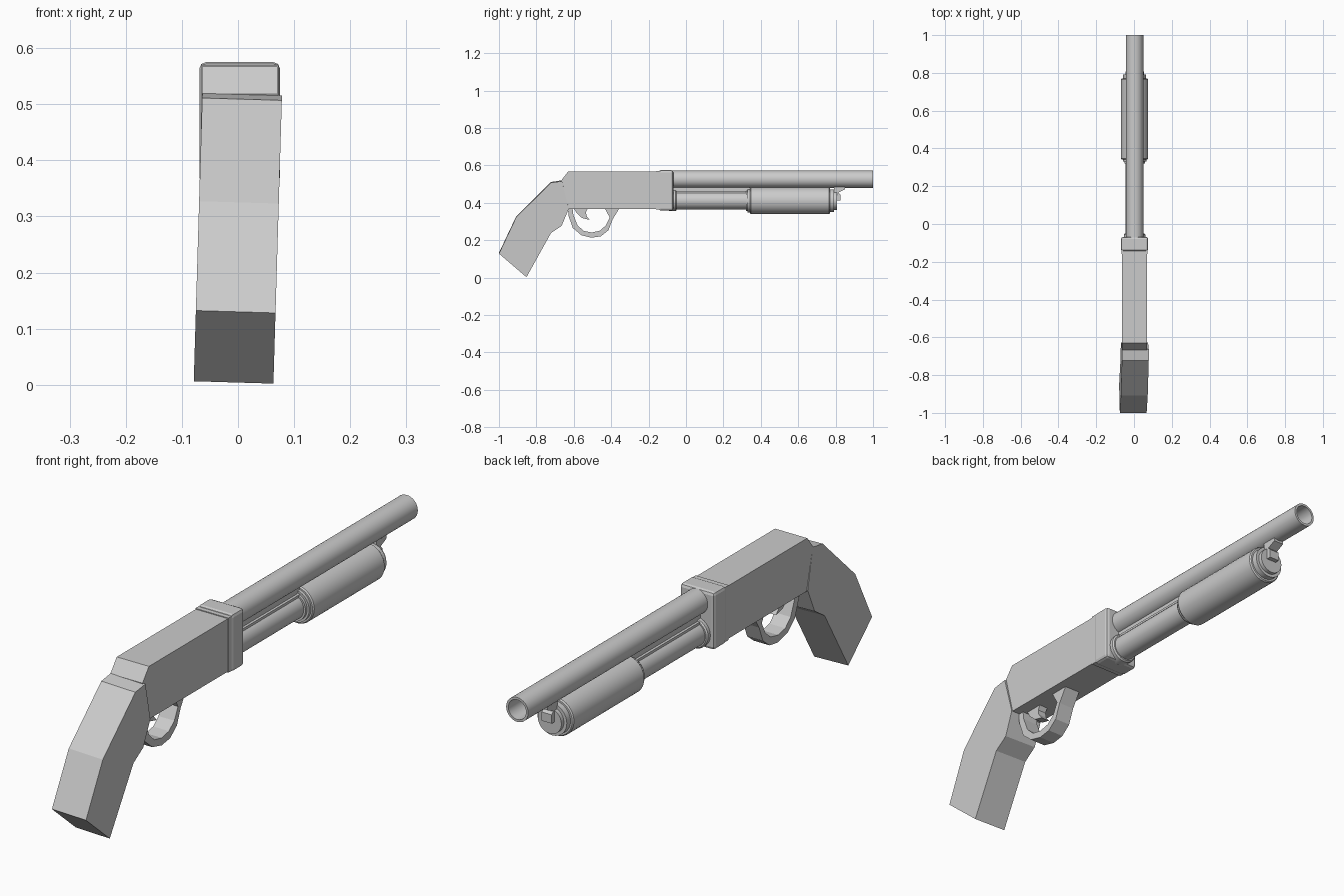
import bpy, bmesh, math
from mathutils import Matrix, Vector

if "Cube" in bpy.data.objects:
    bpy.data.objects.remove(bpy.data.objects["Cube"])

CX = 0.003  # the gun body sits a hair right of centre


def finish(name, bm, smooth=False, bevel=0):
    bmesh.ops.recalc_face_normals(bm, faces=bm.faces)
    mesh = bpy.data.meshes.new(name)
    bm.to_mesh(mesh)
    bm.free()
    ob = bpy.data.objects.new(name, mesh)
    bpy.context.collection.objects.link(ob)
    if bevel:
        m = ob.modifiers.new("bevel", 'BEVEL')
        m.width, m.segments = bevel, 2
    if smooth:
        bpy.ops.object.select_all(action='DESELECT')
        ob.select_set(True)
        bpy.context.view_layer.objects.active = ob
        bpy.ops.object.shade_smooth_by_angle(angle=math.radians(35))
    return ob


def lathe(name, profile, z, sides=32):
    """Spin a (y, radius) profile around an axis along y."""
    bm = bmesh.new()
    verts = [bm.verts.new((CX, y, z + r)) for y, r in profile]
    edges = [bm.edges.new(p) for p in zip(verts, verts[1:])]
    bmesh.ops.spin(bm, geom=verts + edges, cent=(CX, 0, z), axis=(0, 1, 0),
                   angle=math.tau, steps=sides, use_merge=False)
    bmesh.ops.remove_doubles(bm, verts=bm.verts, dist=1e-5)
    return finish(name, bm, smooth=True)


def plate(name, outline, width, bevel=0, roll=0, pivot_z=0, cx=CX):
    """Extrude a (y, z) side outline across x."""
    bm = bmesh.new()
    face = bm.faces.new([bm.verts.new((cx - width / 2, y, z)) for y, z in outline])
    out = bmesh.ops.extrude_face_region(bm, geom=[face])
    moved = [v for v in out["geom"] if isinstance(v, bmesh.types.BMVert)]
    bmesh.ops.translate(bm, vec=(width, 0, 0), verts=moved)
    if roll:
        bmesh.ops.rotate(bm, cent=Vector((cx, 0, pivot_z)), verts=bm.verts,
                         matrix=Matrix.Rotation(math.radians(roll), 3, 'Y'))
    return finish(name, bm, bevel=bevel)


def bar(name, y0, y1, z0, z1, width, bevel=0):
    return plate(name, [(y0, z0), (y1, z0), (y1, z1), (y0, z1)], width, bevel)


# Hollow barrel and the magazine tube below it
lathe("barrel", [(-0.09, 0.0), (-0.09, 0.046), (1.0, 0.046), (1.0, 0.037),
                 (0.0, 0.037), (0.0, 0.0)], 0.526)
lathe("magazine_tube", [(-0.09, 0.0), (-0.09, 0.057), (-0.055, 0.057), (-0.05, 0.052),
                        (-0.05, 0.047), (0.36, 0.047), (0.36, 0.0)], 0.412)

# Pump grip with stepped end rings
lathe("pump_grip", [(0.32, 0.0), (0.32, 0.054), (0.33, 0.054), (0.33, 0.062),
                    (0.342, 0.062), (0.342, 0.068), (0.347, 0.072), (0.765, 0.072),
                    (0.77, 0.068), (0.77, 0.061), (0.792, 0.061), (0.792, 0.049),
                    (0.807, 0.049), (0.807, 0.0)], 0.411)

# Rail between barrel and magazine, and the sliding action bar
bar("action_bar", -0.09, 0.34, 0.42, 0.461, 0.05)
bar("barrel_rail", -0.09, 0.34, 0.45, 0.49, 0.03)

# Bracket hooking the magazine end to the barrel
plate("magazine_bracket", [(0.79, 0.49), (0.85, 0.49), (0.85, 0.472), (0.815, 0.455),
                           (0.825, 0.445), (0.825, 0.412), (0.79, 0.412)], 0.042)

# Receiver and its front collar
plate("receiver", [(-0.63, 0.567), (-0.10, 0.567), (-0.10, 0.368),
                   (-0.63, 0.368), (-0.668, 0.518)], 0.134)
bar("receiver_collar", -0.145, -0.068, 0.358, 0.575, 0.144, bevel=0.012)
bar("collar_step", -0.16, -0.10, 0.364, 0.570, 0.138)

# Bent pistol-style stock, very slightly rolled
plate("stock", [(-0.663, 0.518), (-0.722, 0.509), (-0.908, 0.325), (-1.0, 0.13),
                (-0.853, 0.004), (-0.722, 0.24), (-0.665, 0.278), (-0.627, 0.37)],
      0.142, roll=1.7, pivot_z=0.37)

# Trigger guard loop with a flared front foot
outer = [(-0.632, 0.38), (-0.628, 0.33), (-0.605, 0.265), (-0.56, 0.227), (-0.505, 0.213),
         (-0.455, 0.221), (-0.415, 0.253), (-0.392, 0.312), (-0.35, 0.38)]
inner = [(-0.44, 0.38), (-0.408, 0.322), (-0.43, 0.277), (-0.462, 0.25), (-0.505, 0.241),
         (-0.548, 0.25), (-0.58, 0.28), (-0.602, 0.335), (-0.608, 0.38)]
plate("trigger_guard", outer + inner, 0.066)

# Curved trigger
plate("trigger", [(-0.605, 0.38), (-0.585, 0.345), (-0.555, 0.318), (-0.515, 0.308),
                  (-0.532, 0.33), (-0.535, 0.35), (-0.52, 0.38)], 0.036)
